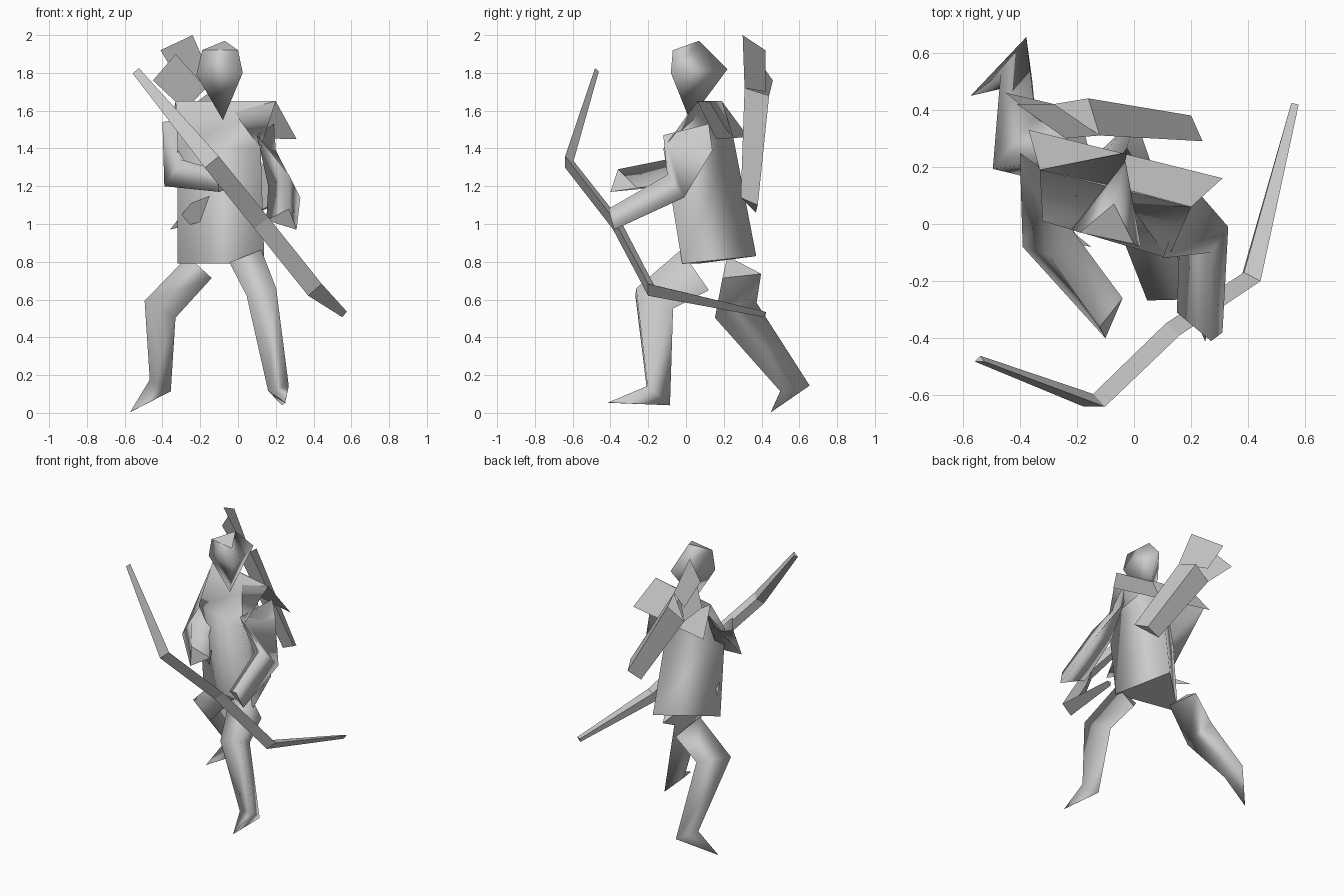
import bpy
import bmesh
from math import cos, sin, pi
from mathutils import Vector

default_cube = bpy.data.objects.get("Cube")
if default_cube:
    bpy.data.objects.remove(default_cube, do_unlink=True)

# One plain material for the whole figure
grey = bpy.data.materials.new("plain_grey")
grey.use_nodes = True
shade = (0.6, 0.6, 0.6, 1)
grey.diffuse_color = shade
grey.node_tree.nodes["Principled BSDF"].inputs["Base Color"].default_value = shade


def finish(name, bm):
    """Turn a bmesh into a named object with the grey material."""
    bmesh.ops.remove_doubles(bm, verts=bm.verts[:], dist=0.0005)
    bmesh.ops.recalc_face_normals(bm, faces=bm.faces[:])
    # Keep knife-like ridges crisp
    for edge in bm.edges:
        edge.smooth = edge.calc_face_angle(0) < pi * 0.72
    mesh = bpy.data.meshes.new(name)
    bm.to_mesh(mesh)
    bm.free()
    mesh.materials.append(grey)
    obj = bpy.data.objects.new(name, mesh)
    bpy.context.collection.objects.link(obj)
    return obj


def loft(name, rings, smooth=True):
    """Skin a series of equal-sided rings and close both ends."""
    bm = bmesh.new()
    loops = [[bm.verts.new(point) for point in ring] for ring in rings]
    sides = len(loops[0])
    for lower, upper in zip(loops, loops[1:]):
        for i in range(sides):
            j = (i + 1) % sides
            face = bm.faces.new((lower[i], lower[j], upper[j], upper[i]))
            face.smooth = smooth
    for cap in (loops[0], loops[-1]):
        bm.faces.new(cap)
    return finish(name, bm)


def sweep(name, path, radii, facing, smooth=True, flat=1.0):
    """Three-sided tube along a path; one corner points towards facing."""
    points = [Vector(p) for p in path]
    rings = []
    for i, centre in enumerate(points):
        before = points[max(i - 1, 0)]
        after = points[min(i + 1, len(points) - 1)]
        tangent = Vector()
        for step in (centre - before, after - centre):
            if step.length > 0:
                tangent += step.normalized()
        tangent.normalize()
        front = Vector(facing)
        front = (front - tangent * front.dot(tangent)).normalized()
        side = tangent.cross(front)
        ring = []
        for corner in range(3):
            angle = corner * 2 * pi / 3
            offset = front * cos(angle) * flat + side * sin(angle)
            ring.append(centre + offset * radii[i])
        rings.append(ring)
    return loft(name, rings, smooth)


def plate(name, corners):
    """Single flat sheet."""
    bm = bmesh.new()
    bm.faces.new([bm.verts.new(corner) for corner in corners])
    return finish(name, bm)


# Torso: three-sided, narrowing to a ridge across the shoulders
loft("torso", [
    [(-.32, .065, .79), (.14, -.02, .79), (.005, .372, .83)],
    [(-.32, .01, 1.4), (.12, -.12, 1.4), (-.03, .25, 1.46)],
    [(-.33, .19, 1.65), (.2, .06, 1.65), (-.06, .13, 1.65)],
])

# Collar flap sloping down the back
plate("shoulder_flap", [(-.33, .19, 1.65), (.2, .06, 1.65),
                        (.31, .16, 1.45), (-.37, .33, 1.46)])

# Hooded head: pointed chin, triangular brow and crown
chin = (-.08, .02, 1.55)
loft("head", [
    [chin, chin, chin],
    [(-.22, -.02, 1.79), (.025, -.08, 1.8), (-.03, .22, 1.82)],
    [(-.19, -.03, 1.92), (0, -.07, 1.92), (-.07, .07, 1.97)],
])

# Arms: shoulder, elbow and hand rings
loft("left_arm", [
    [(.19, .12, 1.53), (.1, -.12, 1.47), (.2, .14, 1.39)],
    [(.16, -.04, 1.2), (.27, -.1, 1.26), (.33, -.01, 1.14)],
    [(.15, -.31, 1.02), (.27, -.41, 1.08), (.31, -.38, .97)],
])
loft("right_arm", [
    [(-.4, .25, 1.54), (-.2, .1, 1.57), (-.32, .05, 1.4)],
    [(-.39, -.08, 1.2), (-.21, -.03, 1.22), (-.3, -.11, 1.34)],
    [(-.1, -.4, 1.17), (-.04, -.26, 1.19), (-.12, -.36, 1.29)],
])

# Legs: hip, knee, ankle and a pointed toe; the single corner is the calf
sweep("left_leg",
      [(.06, .02, .77), (.13, -.2, .61), (.22, -.165, .1), (.25, -.41, .055)],
      [.105, .093, .065, .001], (0, 1, -.1), flat=1.55)
sweep("right_leg",
      [(-.2, .27, .76), (-.39, .24, .56), (-.4, .56, .145), (-.57, .45, .005)],
      [.1, .11, .075, .001], (.3, 1, .1), flat=1.3)

# Bow: flat bent stave with slender tips
sweep("bow",
      [(-.54, -.475, 1.81), (-.14, -.625, 1.33), (.12, -.375, 1.01),
       (.4, -.19, .66), (.56, .42, .525)],
      [.025, .055, .055, .055, .022], (0, 1, 0), smooth=False, flat=.55)

# Quiver slung diagonally over the back, with two fletching sheets
rim = [(-.12, .31, 1.72), (-.16, .44, 1.68), (-.28, .42, 1.6)]
base = [(.24, .29, 1.14), (.2, .38, 1.1), (.1, .37, 1.06)]
loft("quiver", [base, rim], smooth=False)
plate("inner_fletching", [(-.24, .3, 2), (-.41, .42, 1.92),
                          (-.28, .42, 1.7), rim[0]])
plate("outer_fletching", [(-.33, .36, 1.9), (-.45, .46, 1.76),
                          rim[2], (-.17, .32, 1.72)])

# Small blade tucked through the right hip
plate("hip_blade", [(-.15, -.08, 1.15), (-.25, -.06, 1.11),
                    (-.36, .16, .97), (-.2, -.04, 1.01)])
